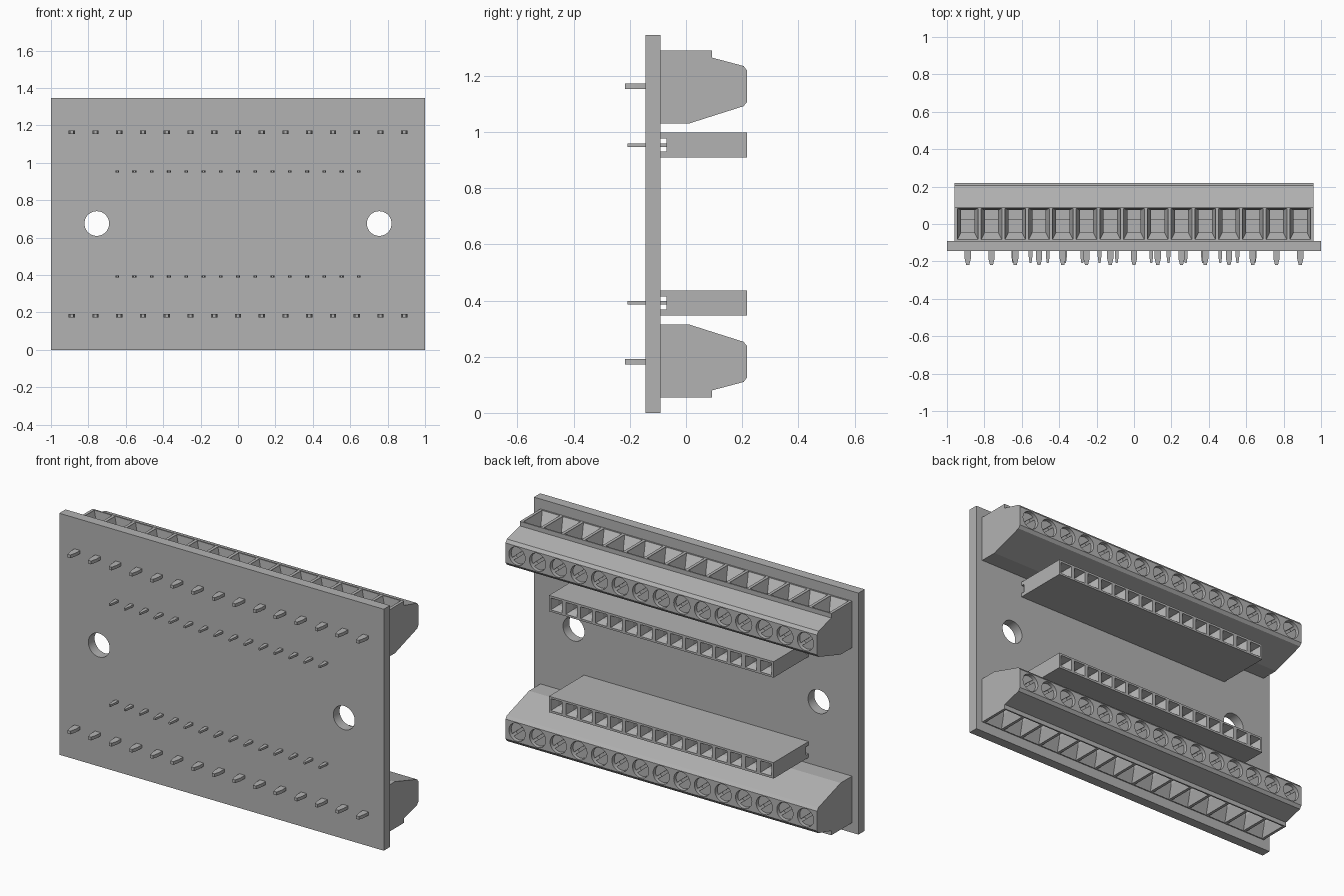
import bpy, bmesh
from math import sin, cos, pi, radians, asin
from mathutils import Vector, Matrix

if "Cube" in bpy.data.objects:
    bpy.data.objects.remove(bpy.data.objects["Cube"])

MID = 0.6725          # centre height of the board
COUNT = 15            # contacts per row
BACK, FACE = -0.09, 0.218   # board rear surface, connector outer face
ROW_T, ROW_H = 1.163, 0.953  # heights of terminal and header rows

grey = bpy.data.materials.new("plain grey")
grey.use_nodes = True
grey.diffuse_color = (0.45, 0.45, 0.45, 1)
grey.node_tree.nodes["Principled BSDF"].inputs["Base Color"].default_value = (0.45, 0.45, 0.45, 1)


def row(pitch):
    return [(i - (COUNT - 1) / 2) * pitch for i in range(COUNT)]


def loft(bm, sections):
    """Closed solid through matching rings of points."""
    rings = [[bm.verts.new(p) for p in s] for s in sections]
    for a, b in zip(rings, rings[1:]):
        for i in range(len(a)):
            j = (i + 1) % len(a)
            bm.faces.new((a[i], a[j], b[j], b[i]))
    bm.faces.new(rings[0])
    bm.faces.new(rings[-1])


def rect_y(x, y, z, hx, hz):
    """Rectangle facing along y."""
    return [Vector((x + sx * hx, y, z + sz * hz)) for sx, sz in ((-1, -1), (1, -1), (1, 1), (-1, 1))]


def rect_z(x, z, hx, y0, y1):
    """Rectangle facing along z."""
    return [Vector((x - hx, y0, z)), Vector((x + hx, y0, z)), Vector((x + hx, y1, z)), Vector((x - hx, y1, z))]


def circle_y(x, y, z, r, n=44):
    return [Vector((x + r * cos(2 * pi * i / n), y, z + r * sin(2 * pi * i / n))) for i in range(n)]


def prism_x(bm, profile, hx):
    loft(bm, [[Vector((x, y, z)) for y, z in profile] for x in (-hx, hx)])


def make(name, bm):
    bmesh.ops.recalc_face_normals(bm, faces=bm.faces)
    bmesh.ops.translate(bm, verts=bm.verts, vec=(0, 0, -MID))
    mesh = bpy.data.meshes.new(name)
    bm.to_mesh(mesh)
    bm.free()
    mesh.materials.append(grey)
    ob = bpy.data.objects.new(name, mesh)
    ob.location.z = MID
    bpy.context.collection.objects.link(ob)
    return ob


def activate(ob):
    bpy.ops.object.select_all(action='DESELECT')
    ob.select_set(True)
    bpy.context.view_layer.objects.active = ob


def cut(ob, bm):
    cutter = make("cutter", bm)
    cutter.hide_render = True
    mod = ob.modifiers.new("cut", 'BOOLEAN')
    mod.operation, mod.solver, mod.object = 'DIFFERENCE', 'EXACT', cutter
    activate(ob)
    bpy.ops.object.modifier_apply(modifier=mod.name)
    bpy.data.objects.remove(cutter)


def finish(ob, paired=True):
    """Shade, then repeat the part turned half round on the lower side."""
    activate(ob)
    bpy.ops.object.shade_smooth_by_angle(angle=radians(12))
    if paired:
        twin = ob.copy()
        twin.name = "lower_" + ob.name
        ob.name = "upper_" + ob.name
        twin.rotation_euler.y = pi
        bpy.context.collection.objects.link(twin)


# Board with two mounting holes
bm = bmesh.new()
loft(bm, [rect_y(0, y, MID, 1, MID) for y in (-0.145, BACK)])
board = make("board", bm)
bm = bmesh.new()
for x in (-0.755, 0.755):
    loft(bm, [circle_y(x, y, 0.675, 0.066) for y in (-0.2, 0)])
cut(board, bm)
finish(board, paired=False)

# Screw terminal block: stepped profile
bm = bmesh.new()
prism_x(bm, [(BACK, 1.29), (0.092, 1.29), (0.092, 1.265), (0.205, 1.235), (FACE, 1.218),
             (FACE, 1.108), (0.205, 1.092), (0.01, 1.03), (BACK, 1.03)], 0.96)
block = make("terminal_block", bm)

# Funnelled wire entries and round screw wells
bm = bmesh.new()
for x in row(0.127):
    loft(bm, [rect_z(x, 1.32, 0.055, -0.083, 0.084), rect_z(x, 1.285, 0.055, -0.083, 0.084),
              rect_z(x, 1.225, 0.035, -0.042, 0.074), rect_z(x, 1.13, 0.035, -0.042, 0.074)])
    loft(bm, [circle_y(x, y, ROW_T, 0.05) for y in (0.165, 0.25)])
cut(block, bm)
finish(block)

# Slotted screw heads: two half discs either side of a slot
bm = bmesh.new()
gap = asin(0.15)
tilt = Matrix.Rotation(radians(40), 3, 'Y')
for x in row(0.127):
    for half in (0, pi):
        arc = [half + gap + (pi - 2 * gap) * i / 20 for i in range(21)]
        pts = [tilt @ Vector((0.048 * cos(a), 0, 0.048 * sin(a))) for a in arc]
        loft(bm, [[p + Vector((x, y, ROW_T)) for p in pts] for y in (0.16, 0.2)])
finish(make("screw_heads", bm))

# Wire clamps seen inside the entries
bm = bmesh.new()
for x in row(0.127):
    loft(bm, [rect_z(x, z, 0.036, 0.025, 0.076) for z in (1.12, 1.17)])
finish(make("wire_clamps", bm))

# Socket header with a channel under its base
bm = bmesh.new()
prism_x(bm, [(BACK, 0.909), (FACE, 0.909), (FACE, 0.998), (BACK, 0.998),
             (BACK, 0.977), (-0.07, 0.977), (-0.07, 0.93), (BACK, 0.93)], 0.692)
header = make("socket_header", bm)
bm = bmesh.new()
for x in row(0.0922):
    loft(bm, [rect_y(x, 0.24, ROW_H, 0.035, 0.033), rect_y(x, 0.216, ROW_H, 0.035, 0.033),
              rect_y(x, 0.175, ROW_H, 0.02, 0.02), rect_y(x, 0.08, ROW_H, 0.02, 0.02)])
cut(header, bm)
finish(header)

# Solder pins with tapered tips
for name, pitch, z, hx, hz, tip, root in (("terminal_pins", 0.127, ROW_T, 0.017, 0.009, -0.218, -0.08),
                                          ("header_pins", 0.0922, ROW_H, 0.01, 0.006, -0.208, -0.06)):
    bm = bmesh.new()
    for x in row(pitch):
        loft(bm, [rect_y(x, root, z, hx, hz), rect_y(x, tip + 0.035, z, hx, hz),
                  rect_y(x, tip, z, hx * 0.5, hz)])
    finish(make(name, bm))
